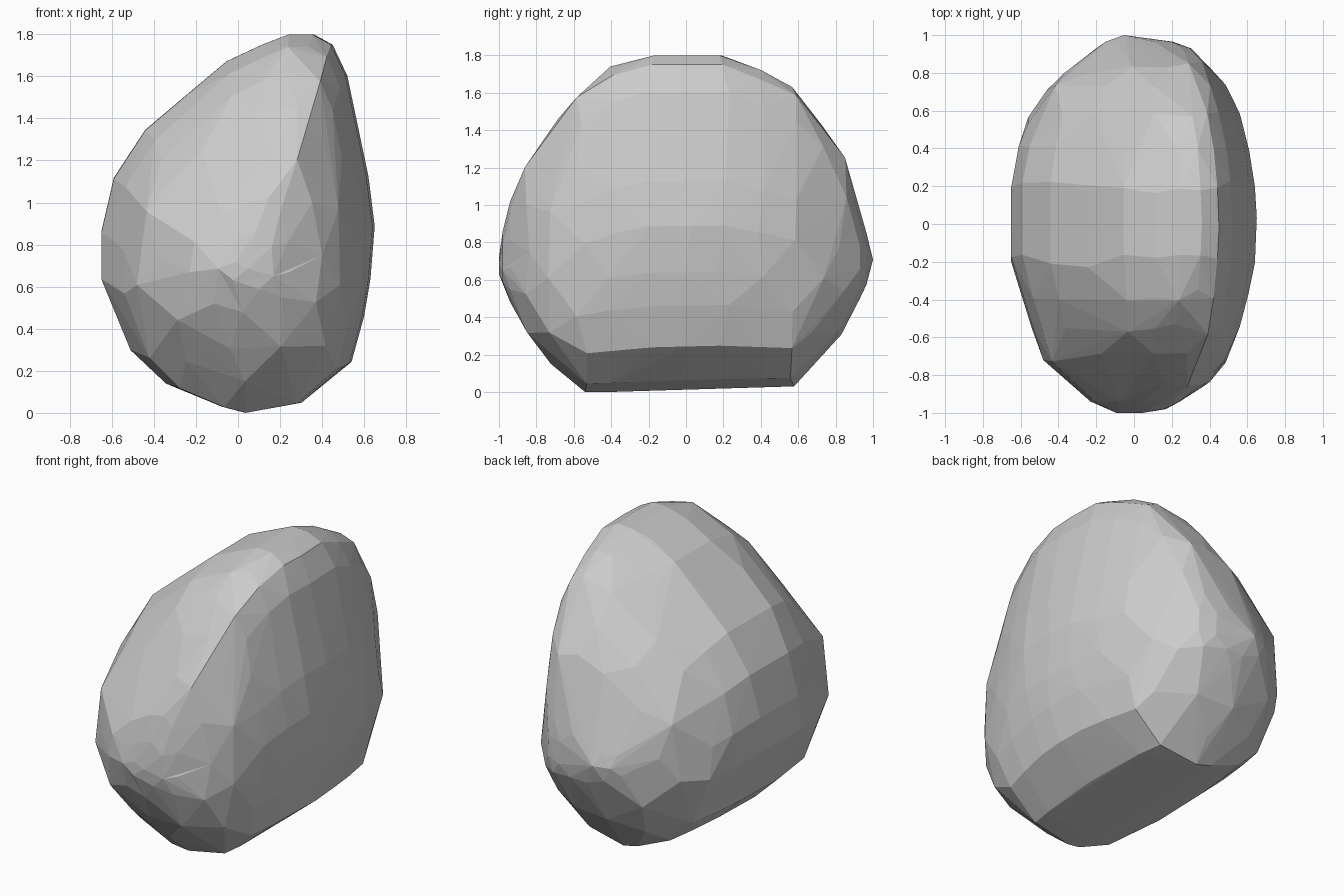
import bpy, bmesh, random
random.seed(4)

# Lopsided front outline (x, z), steep on the right, sloping on the left
OUTLINE = [(.03, 0), (.32, .05), (.54, .23), (.60, .45), (.63, .63), (.65, .88),
           (.62, 1.12), (.57, 1.36), (.52, 1.6), (.45, 1.75), (.36, 1.8), (.25, 1.8),
           (.12, 1.75), (-.05, 1.67), (-.24, 1.51), (-.44, 1.34), (-.59, 1.11),
           (-.65, .85), (-.65, .63), (-.51, .29), (-.34, .13), (-.09, .03)]

# Slices from front to back: y, left, right, bottom, top
SLICES = [(-1, -.10, .05, .63, .72), (-.98, -.13, .18, .58, .86),
          (-.94, -.23, .25, .48, 1.02), (-.83, -.37, .40, .29, 1.23),
          (-.707, -.48, .50, .15, 1.46), (-.556, -.54, .56, .0, 1.62),
          (-.383, -.59, .605, .0, 1.74), (-.195, -.65, .64, .01, 1.8),
          (0, -.65, .65, .015, 1.8), (.195, -.65, .64, .02, 1.8),
          (.383, -.61, .61, .025, 1.72), (.556, -.56, .56, .03, 1.63),
          (.707, -.46, .50, .15, 1.46), (.831, -.37, .41, .29, 1.28),
          (.93, -.20, .31, .50, .95), (.965, -.15, .22, .57, .85),
          (1, -.06, -.04, .69, .71)]

# Fit the outline into every slice, stagger it slightly, and wrap it in a hull
bm = bmesh.new()
for i, (y, left, right, low, high) in enumerate(SLICES):
    for k, (px, pz) in enumerate(OUTLINE):
        if abs(y) > .6 and (k + i) % 2:
            continue
        x = left + (px + .65) / 1.3 * (right - left)
        z = low + pz / 1.8 * (high - low)
        wobble = random.uniform(-.035, .035) if abs(y) < .9 else 0
        bm.verts.new((x, y + wobble, z))
hull = bmesh.ops.convex_hull(bm, input=bm.verts[:])
loose = {v for v in hull["geom_interior"] + hull["geom_unused"]
         if isinstance(v, bmesh.types.BMVert)}
bmesh.ops.delete(bm, geom=list(loose), context='VERTS')

# Merge tiny edges so the facets stay broad
bmesh.ops.remove_doubles(bm, verts=bm.verts[:], dist=.07)
bmesh.ops.recalc_face_normals(bm, faces=bm.faces[:])

mesh = bpy.data.meshes.new("boulder")
bm.to_mesh(mesh)
bm.free()
boulder = bpy.data.objects.new("boulder", mesh)
bpy.context.collection.objects.link(boulder)
